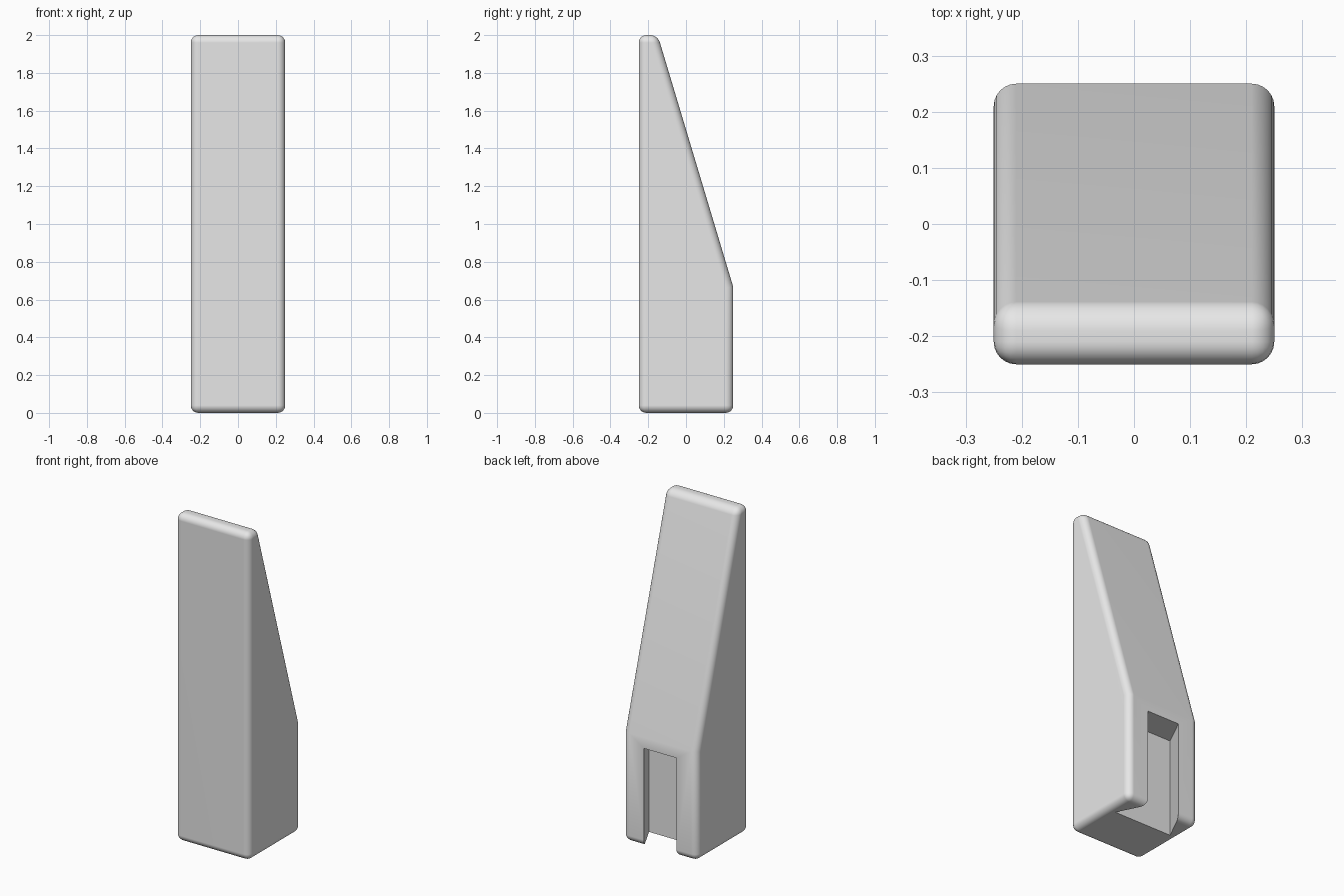
import bpy, bmesh, math
from mathutils import Vector

cube = bpy.data.objects.get("Cube")
if cube:
    bpy.data.objects.remove(cube, do_unlink=True)

grey = bpy.data.materials.new("light_grey")
grey.use_nodes = True
colour = (0.8, 0.8, 0.8, 1)
grey.diffuse_color = colour
grey.node_tree.nodes["Principled BSDF"].inputs["Base Color"].default_value = colour


def prism(name, points, offset):
    """Extrude a closed profile along the offset vector."""
    bm = bmesh.new()
    face = bm.faces.new([bm.verts.new(p) for p in points])
    extruded = bmesh.ops.extrude_face_region(bm, geom=[face])["geom"]
    verts = [g for g in extruded if isinstance(g, bmesh.types.BMVert)]
    bmesh.ops.translate(bm, verts=verts, vec=Vector(offset))
    bmesh.ops.recalc_face_normals(bm, faces=bm.faces)
    mesh = bpy.data.meshes.new(name)
    bm.to_mesh(mesh)
    bm.free()
    mesh.materials.append(grey)
    obj = bpy.data.objects.new(name, mesh)
    bpy.context.collection.objects.link(obj)
    return obj


# Wedge body: upright front, sloping upper back
half = 0.25
side = [(-half, 0), (half, 0), (half, 0.667), (-0.15, 2), (-half, 2)]
body = prism("wedge_body", [(-half, y, z) for y, z in side], (2 * half, 0, 0))

# Dovetail slot in the back, open at the bottom
right = [(0.197, 0.075), (0.11, half), (0.1, 0.27)]
slot = right + [(-x, y) for x, y in reversed(right)]
cutter = prism("slot_cutter", [(x, y, -0.1) for x, y in slot], (0, 0, 0.7))
cutter.hide_render = True

# Rounded outer edges, then the sharp cut
bevel = body.modifiers.new("rounded_edges", "BEVEL")
bevel.width = 0.04
bevel.segments = 6
bevel.limit_method = "ANGLE"
bevel.angle_limit = math.radians(30)
cut = body.modifiers.new("slot", "BOOLEAN")
cut.operation = "DIFFERENCE"
cut.solver = "EXACT"
cut.object = cutter

bpy.ops.object.select_all(action="DESELECT")
body.select_set(True)
bpy.context.view_layer.objects.active = body
for modifier in list(body.modifiers):
    bpy.ops.object.modifier_apply(modifier=modifier.name)
bpy.data.objects.remove(cutter, do_unlink=True)

# Smooth rounding with flat main faces
bpy.ops.object.shade_smooth_by_angle(angle=math.radians(30))
weighted = body.modifiers.new("flat_faces", "WEIGHTED_NORMAL")
weighted.keep_sharp = True
